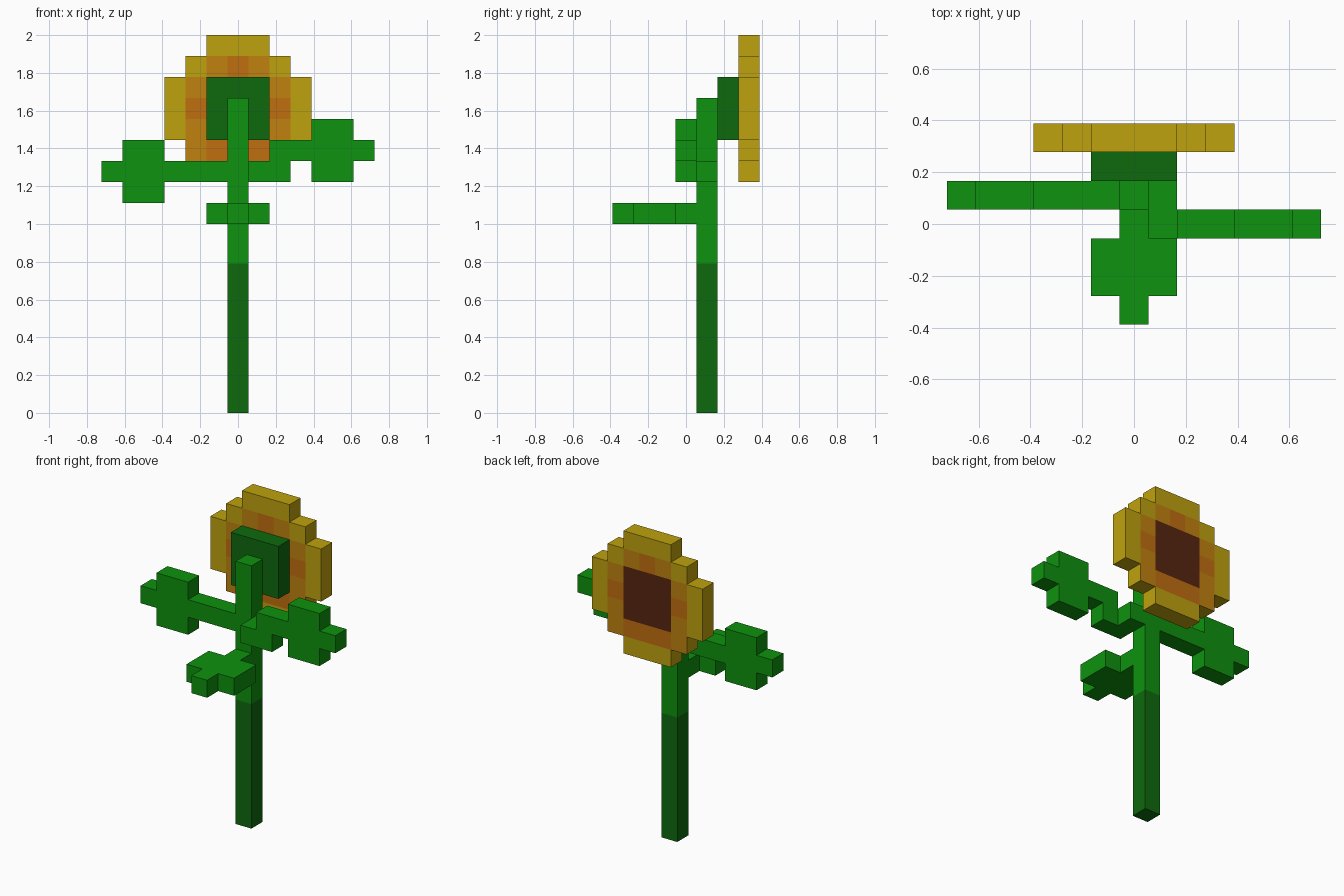
import bpy
import bmesh
from mathutils import Vector

U = 1 / 9  # edge of one block

cube = bpy.data.objects.get("Cube")
if cube:
    bpy.data.objects.remove(cube, do_unlink=True)


def material(name, rgb):
    """Flat colour given as sRGB bytes, stored linear."""
    lin = [((c / 255 + 0.055) / 1.055) ** 2.4 for c in rgb]
    m = bpy.data.materials.new(name)
    m.use_nodes = True
    m.diffuse_color = (*lin, 1)
    m.node_tree.nodes["Principled BSDF"].inputs["Base Color"].default_value = (*lin, 1)
    return m


leaf_green = material("leaf green", (14, 146, 14))
dark_green = material("dark green", (14, 106, 14))
yellow = material("petal yellow", (190, 162, 14))
amber = material("amber", (192, 130, 16))
orange = material("burnt orange", (192, 110, 16))
brown = material("seed brown", (86, 37, 16))


def block(x, y, z):
    """All cells in inclusive ranges of block indices."""
    return {(i, j, k) for i in range(x[0], x[1] + 1)
            for j in range(y[0], y[1] + 1) for k in range(z[0], z[1] + 1)}


def build(name, cells, mats, rule=None):
    """Outer skin of a set of cells; rule picks the colour of each face."""
    bm = bmesh.new()
    for cell in sorted(cells):
        centre = Vector((cell[0], cell[1], cell[2] + 0.5))
        for axis in range(3):
            for sign in (-1, 1):
                n = Vector((0, 0, 0))
                n[axis] = sign
                if tuple(int(c + d) for c, d in zip(cell, n)) in cells:
                    continue
                a = Vector((0, 0, 0))
                a[(axis + 1) % 3] = 0.5
                b = n.cross(a)
                quad = [centre + n / 2 + p for p in (-a - b, a - b, a + b, b - a)]
                face = bm.faces.new([bm.verts.new(v * U) for v in quad])
                face.material_index = rule(cell, axis) if rule else 0
    bmesh.ops.remove_doubles(bm, verts=bm.verts, dist=U / 100)
    mesh = bpy.data.meshes.new(name)
    bm.to_mesh(mesh)
    bm.free()
    for m in mats:
        mesh.materials.append(m)
    obj = bpy.data.objects.new(name, mesh)
    bpy.context.collection.objects.link(obj)
    return obj


# Stem: dark lower part, lighter upper part
lower = build("lower_stem", block((0, 0), (1, 1), (0, 6)), [dark_green])
upper = build("upper_stem", block((0, 0), (1, 1), (7, 14)), [leaf_green])
SPLIT = 0.79
for stem in (lower, upper):
    for v in stem.data.vertices:
        if abs(v.co.z - 7 * U) < U / 10:
            v.co.z = SPLIT

# Leaves: stalk, broad blade and tip
build("right_leaf", block((-6, -1), (1, 1), (11, 11))
      | block((-5, -4), (1, 1), (10, 12)), [leaf_green])
build("left_leaf", block((1, 1), (0, 1), (11, 11)) | block((2, 2), (0, 0), (11, 11))
      | block((2, 6), (0, 0), (12, 12)) | block((4, 5), (0, 0), (11, 13)), [leaf_green])
build("front_leaf", block((0, 0), (-3, 0), (9, 9))
      | block((-1, 1), (-2, -1), (9, 9)), [leaf_green])

# Green cup holding the flower head
build("flower_cup", block((-1, 1), (2, 2), (13, 15)), [dark_green])

# Flower head: stepped disc with a seed centre and a mottled ring
MID = 14


def head_colour(cell, axis):
    x, z = abs(cell[0]), cell[2] - MID
    if axis != 1 or x == 3 or abs(z) == 3 or (x == 2 and z == 2):
        return 0
    if x <= 1 and abs(z) <= 1:
        return 3
    if (x == 2 and z == 0) or (x == 0 and z == 2) or (x <= 1 and z == -2):
        return 2
    return 1


head = set()
for half in (1, 2, 3):
    head |= block((-half, half), (3, 3), (MID - 4 + half, MID + 4 - half))
build("flower_head", head, [yellow, amber, orange, brown], head_colour)
